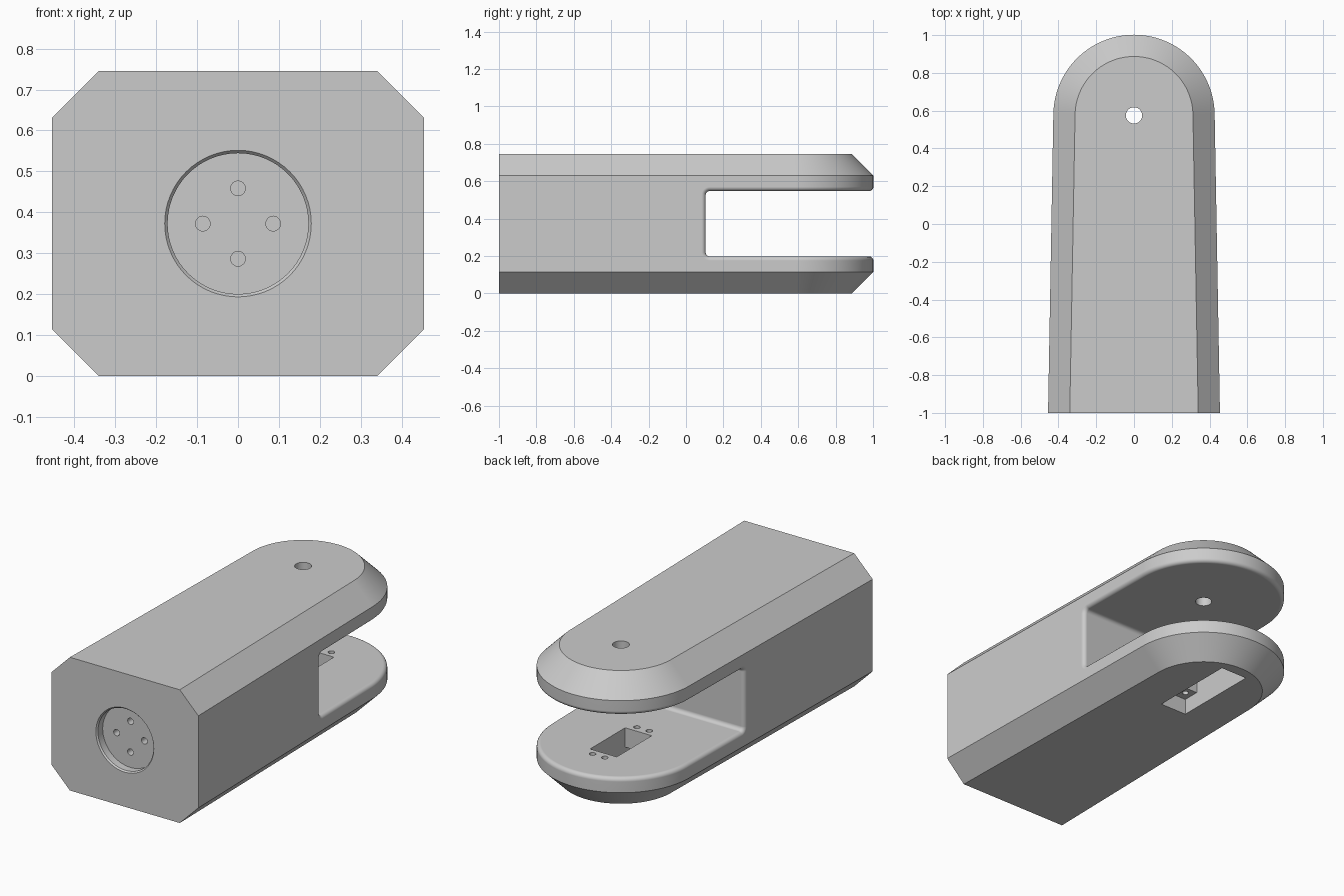
import bpy
import bmesh
from math import cos, sin, pi, radians
from mathutils import Matrix, Vector

if "Cube" in bpy.data.objects:
    bpy.data.objects.remove(bpy.data.objects["Cube"], do_unlink=True)

HEIGHT = 0.745
CHAMFER = 0.115
AXIS_Y = 0.575          # centre of the rounded end and its pivot
SLOT_LOW, SLOT_HIGH, SLOT_FRONT = 0.198, 0.548, 0.105
MID_Z = HEIGHT / 2

grey = bpy.data.materials.new("plain_grey")
grey.use_nodes = True
grey.diffuse_color = (0.6, 0.6, 0.6, 1)
grey.node_tree.nodes["Principled BSDF"].inputs["Base Color"].default_value = (0.6, 0.6, 0.6, 1)


def make_object(name, bm):
    bmesh.ops.recalc_face_normals(bm, faces=bm.faces)
    mesh = bpy.data.meshes.new(name)
    bm.to_mesh(mesh)
    bm.free()
    mesh.materials.append(grey)
    obj = bpy.data.objects.new(name, mesh)
    bpy.context.collection.objects.link(obj)
    return obj


def loft(name, loops):
    """Skin closed loops of points and cap both ends."""
    bm = bmesh.new()
    rings = [[bm.verts.new(p) for p in loop] for loop in loops]
    for a, b in zip(rings, rings[1:]):
        for i in range(len(a)):
            j = (i + 1) % len(a)
            bm.faces.new((a[i], a[j], b[j], b[i]))
    bm.faces.new(rings[0])
    bm.faces.new(rings[-1])
    return make_object(name, bm)


def box(center, size):
    bm = bmesh.new()
    bmesh.ops.create_cube(bm, size=1, matrix=Matrix.Translation(center) @ Matrix.Diagonal((*size, 1)))
    return make_object("box_cutter", bm)


def drill(start, end, r1, r2=None, sides=48):
    """Round cutter running from start to end."""
    start, end = Vector(start), Vector(end)
    axis = end - start
    turn = axis.to_track_quat("Z", "Y").to_matrix().to_4x4()
    bm = bmesh.new()
    bmesh.ops.create_cone(bm, cap_ends=True, segments=sides, radius1=r1,
                          radius2=r1 if r2 is None else r2, depth=axis.length,
                          matrix=Matrix.Translation((start + end) / 2) @ turn)
    return make_object("round_cutter", bm)


def cut(target, cutter):
    mod = target.modifiers.new("cut", "BOOLEAN")
    mod.operation = "DIFFERENCE"
    mod.solver = "EXACT"
    mod.object = cutter
    bpy.context.view_layer.update()
    graph = bpy.context.evaluated_depsgraph_get()
    mesh = bpy.data.meshes.new_from_object(target.evaluated_get(graph))
    target.modifiers.clear()
    target.data = mesh
    bpy.data.objects.remove(cutter, do_unlink=True)


def outline(z, inset):
    """Tapered plan with a round back end."""
    steps = 56
    r = 0.427 - inset
    arc = [(r * cos(a), AXIS_Y + r * sin(a), z)
           for a in (radians(1) + radians(178) * i / steps for i in range(steps + 1))]
    w = 0.455 - inset
    return [(w, -1, z)] + arc + [(-w, -1, z)]


# Chamfered, tapering arm
arm = loft("fork_arm", [outline(0, CHAMFER), outline(CHAMFER, 0),
                        outline(HEIGHT - CHAMFER, 0), outline(HEIGHT, CHAMFER)])

# Fork slot with rounded inner corners
r = 0.022
profile = [(1.2, SLOT_LOW)]
for cz, start in ((SLOT_LOW + r, 1.5 * pi), (SLOT_HIGH - r, pi)):
    for i in range(7):
        a = start - i * pi / 12
        profile.append((SLOT_FRONT + r + r * cos(a), cz + r * sin(a)))
profile.append((1.2, SLOT_HIGH))
cut(arm, loft("slot_cutter", [[(x, y, z) for y, z in profile] for x in (-0.6, 0.6)]))

# Rounded rim all along the slot
bm = bmesh.new()
bm.from_mesh(arm.data)
bmesh.ops.remove_doubles(bm, verts=bm.verts, dist=1e-5)
rim = [e for e in bm.edges
       if len(e.link_faces) == 2 and e.is_convex and e.calc_face_angle() > 1
       and all(v.co.y > 0.08 and 0.18 < v.co.z < 0.57 for v in e.verts)]
bmesh.ops.bevel(bm, geom=rim, offset=0.022, offset_type="OFFSET", segments=5,
                profile=0.5, affect="EDGES", clamp_overlap=False)
bm.to_mesh(arm.data)
bm.free()

# Pivot hole in the upper prong
cut(arm, drill((0, AXIS_Y, 0.4), (0, AXIS_Y, 0.9), 0.043))

# Stepped rectangular mount in the lower prong, with screw holes
cut(arm, box((0, AXIS_Y, 0.1), (0.165, 0.31, 0.4)))
cut(arm, box((0, AXIS_Y, 0), (0.165, 0.5, 0.18)))
for x in (-0.038, 0.038):
    for dy in (-0.196, 0.196):
        cut(arm, drill((x, AXIS_Y + dy, 0.05), (x, AXIS_Y + dy, 0.3), 0.017, sides=24))

# Round front recess with a softened rim and four screw holes
cut(arm, drill((0, -1.01, MID_Z), (0, -0.992, MID_Z), 0.188, 0.172, 64))
cut(arm, drill((0, -1.1, MID_Z), (0, -0.95, MID_Z), 0.172, sides=64))
for k in range(4):
    x, z = 0.086 * cos(k * pi / 2), MID_Z + 0.086 * sin(k * pi / 2)
    cut(arm, drill((x, -0.97, z), (x, -0.87, z), 0.018, sides=24))

# Smooth the curved faces, keep hard edges
bpy.ops.object.select_all(action="DESELECT")
arm.select_set(True)
bpy.context.view_layer.objects.active = arm
bpy.ops.object.shade_smooth_by_angle(angle=radians(30))
weighted = arm.modifiers.new("weighted_normals", "WEIGHTED_NORMAL")
weighted.keep_sharp = True
